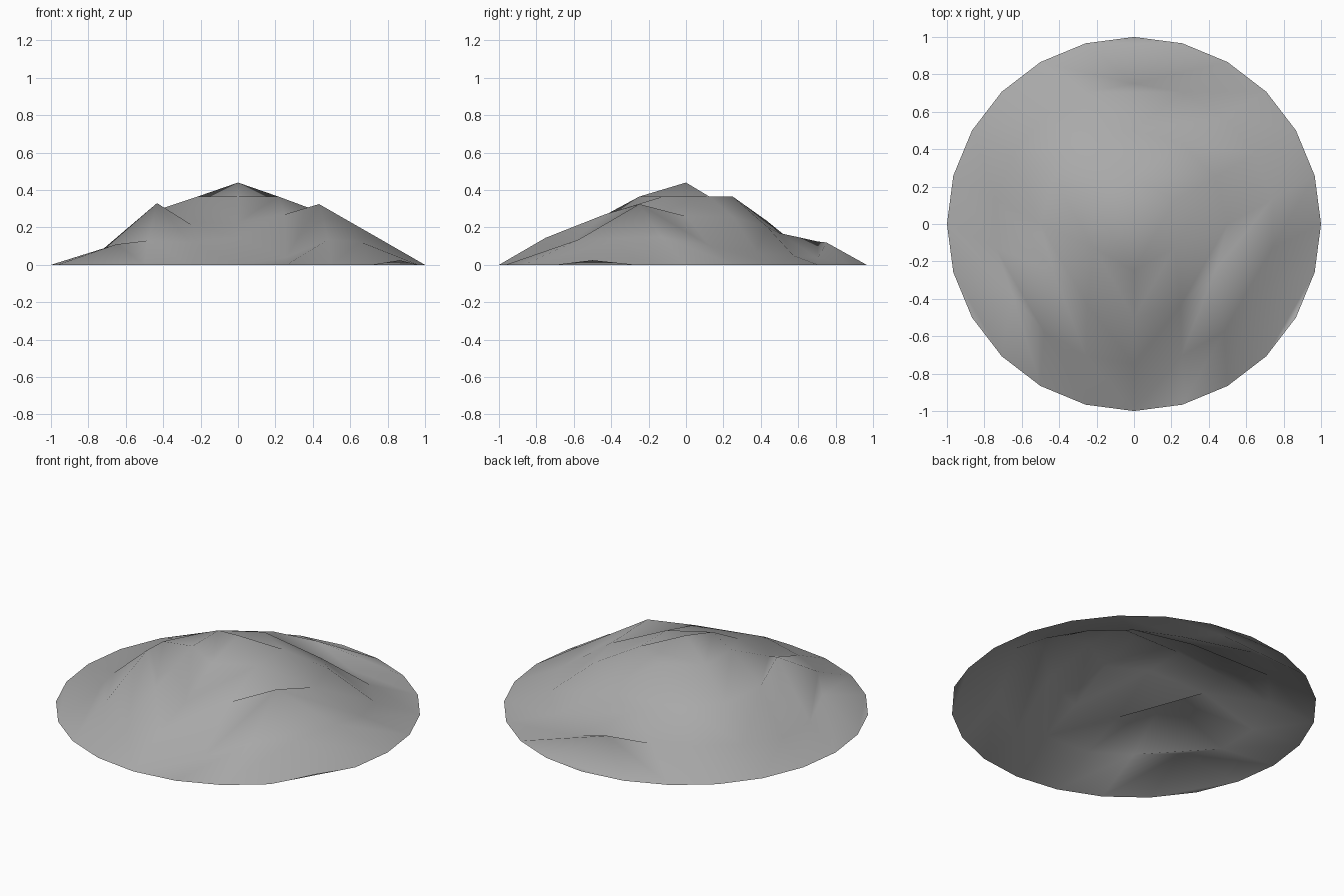
import bpy
import bmesh
from math import cos, sin, pi

cube = bpy.data.objects.get("Cube")
if cube:
    bpy.data.objects.remove(cube, do_unlink=True)

# Heights of each ring, counter-clockwise from the back (+y); ring k has 6k points
RINGS = [
    [0.44],
    [0.365] * 6,
    [0.17, 0.235, 0.24, 0.27, 0.33, 0.215, 0.23, 0.27, 0.325, 0.26, 0.257, 0.205],
    [0.12, 0.125, 0.12, 0.1, 0.07, 0.065, 0.11, 0.13, 0.12,
     0.145, 0.04, 0.135, 0.125, 0.15, 0.1, 0.07, 0.05, 0.035],
    [0.0] * 24,
]
RINGS[4][16] = 0.025  # small lift in the rim


def stone_material():
    mat = bpy.data.materials.new("stone_grey")
    mat.use_nodes = True
    colour = (0.4, 0.4, 0.4, 1.0)
    mat.diffuse_color = colour
    bsdf = next(n for n in mat.node_tree.nodes if n.type == 'BSDF_PRINCIPLED')
    bsdf.inputs["Base Color"].default_value = colour
    return mat


def build_mound():
    bm = bmesh.new()
    rings = []
    for k, heights in enumerate(RINGS):
        n = len(heights)
        ring = []
        for i, z in enumerate(heights):
            a = pi / 2 + 2 * pi * i / n
            ring.append(bm.verts.new((cos(a) * k / 4, sin(a) * k / 4, z)))
        rings.append(ring)

    # Point (i, j) of a square patch wrapped over a third of the disc
    def point(patch, i, j):
        k = max(i, j)
        along = j if i >= j else 2 * k - i
        ring = rings[k]
        return ring[(k + 2 * k * patch + along) % len(ring)]

    # Three patches of split squares make the whole surface
    size = len(rings) - 1
    for patch in range(3):
        for i in range(size):
            for j in range(size):
                a = point(patch, i, j)
                b = point(patch, i + 1, j)
                c = point(patch, i + 1, j + 1)
                d = point(patch, i, j + 1)
                bm.faces.new((a, b, d))
                bm.faces.new((b, c, d))

    for f in bm.faces:
        f.smooth = True
    bm.normal_update()
    mesh = bpy.data.meshes.new("mound")
    bm.to_mesh(mesh)
    bm.free()
    mesh.materials.append(stone_material())
    obj = bpy.data.objects.new("mound", mesh)
    bpy.context.collection.objects.link(obj)


build_mound()
